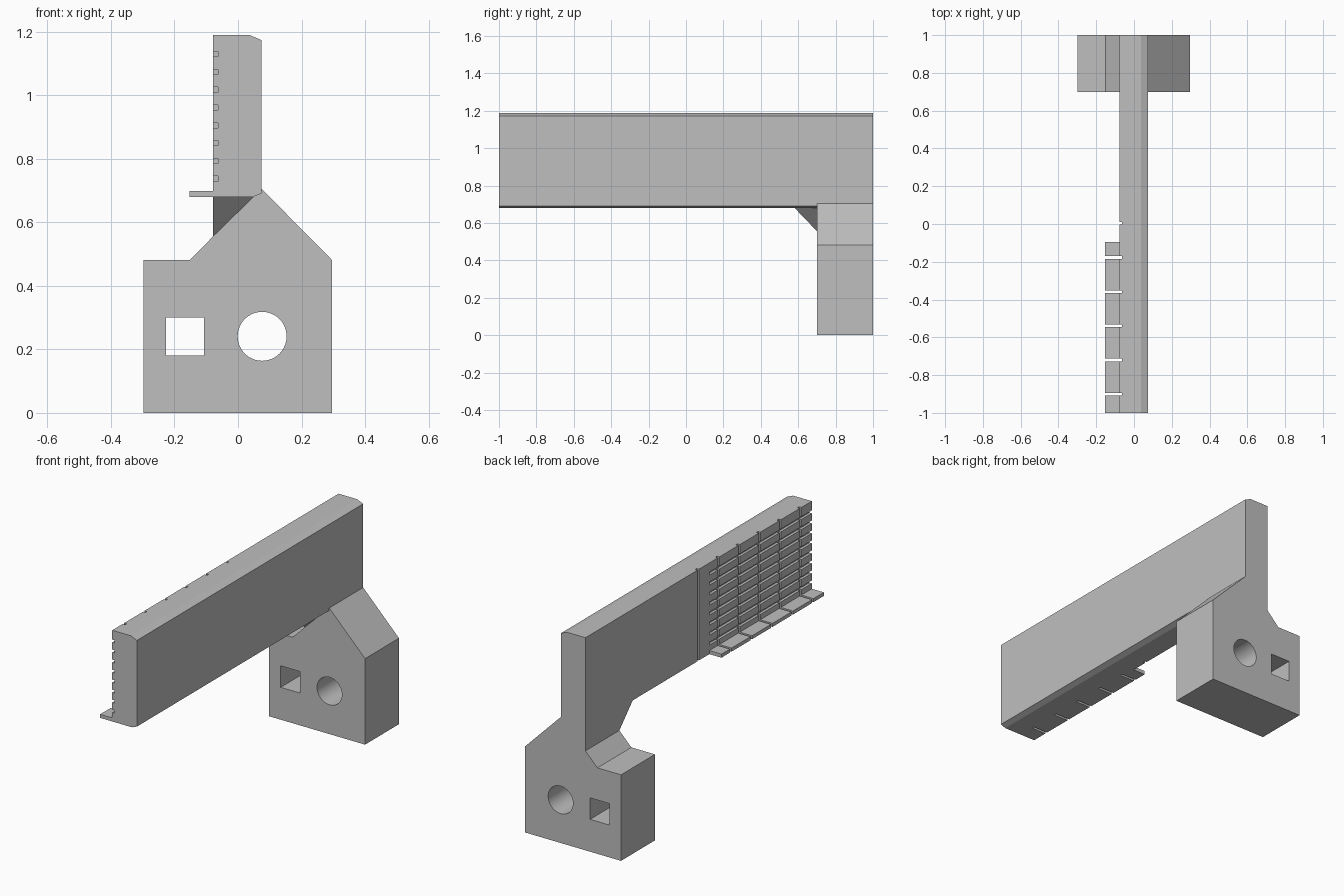
import bpy, bmesh, math
from mathutils import Vector

old = bpy.data.objects.get("Cube")
if old:
    bpy.data.objects.remove(old, do_unlink=True)

grey = bpy.data.materials.new("light grey")
grey.use_nodes = True
colour = (0.52, 0.52, 0.52, 1)
grey.diffuse_color = colour
grey.node_tree.nodes["Principled BSDF"].inputs["Base Color"].default_value = colour


def finish(name, bm):
    bmesh.ops.recalc_face_normals(bm, faces=bm.faces)
    mesh = bpy.data.meshes.new(name)
    bm.to_mesh(mesh)
    bm.free()
    mesh.materials.append(grey)
    obj = bpy.data.objects.new(name, mesh)
    bpy.context.collection.objects.link(obj)
    return obj


def add_prism(bm, profile, y0, y1):
    """Extrude an (x, z) profile along y."""
    face = bm.faces.new([bm.verts.new((x, y0, z)) for x, z in profile])
    new = bmesh.ops.extrude_face_region(bm, geom=[face])["geom"]
    verts = [v for v in new if isinstance(v, bmesh.types.BMVert)]
    bmesh.ops.translate(bm, verts=verts, vec=(0, y1 - y0, 0))


def prisms(name, items):
    bm = bmesh.new()
    for item in items:
        add_prism(bm, *item)
    return finish(name, bm)


def rect(x0, x1, z0, z1):
    return [(x0, z0), (x1, z0), (x1, z1), (x0, z1)]


def cut(obj, cutter):
    cutter.hide_render = True
    mod = obj.modifiers.new("cut", "BOOLEAN")
    mod.operation, mod.solver, mod.object = "DIFFERENCE", "EXACT", cutter
    bpy.context.view_layer.objects.active = obj
    bpy.ops.object.modifier_apply(modifier=mod.name)


LEFT, RIGHT, BOTTOM, TOP = -0.078, 0.0745, 0.679, 1.189
GROOVE, START = -0.063, -0.095

# Long upright beam with two bevelled edges
beam = prisms("beam", [([(LEFT, BOTTOM), (0.045, BOTTOM), (RIGHT, 0.691),
                         (RIGHT, 1.173), (0.037, TOP), (LEFT, TOP)], -1, 1)])

# Grid of horizontal and vertical grooves
rows = [0.737 + 0.056 * i for i in range(8)]
row_cutter = prisms("row_cutter", [
    (rect(-0.1, GROOVE, z - 0.008, z + 0.008), -1.1, START) for z in rows])
columns = [0.004 - 0.181 * i for i in range(6)]
column_cutter = prisms("column_cutter", [
    (rect(-0.1, GROOVE, 0.6, 1.3), y - 0.007, y + 0.007) for y in columns])
cut(beam, row_cutter)
cut(beam, column_cutter)

# Ledge tabs between the vertical grooves
edges = [START] + [y + s for y in columns[1:] for s in (0.007, -0.007)] + [-1]
prisms("ledge", [(rect(-0.153, LEFT, BOTTOM, 0.699), a, b)
                 for a, b in zip(edges[0::2], edges[1::2])])

# Foot block with a round and a square hole
foot = prisms("foot", [([(-0.298, 0), (0.296, 0), (0.296, 0.481), (RIGHT, 0.705),
                         (0.045, BOTTOM), (LEFT, BOTTOM), (LEFT, 0.556),
                         (-0.152, 0.481), (-0.298, 0.481)], 0.7, 1)])
circle = [(0.076 + 0.077 * math.cos(math.tau * i / 64),
           0.241 + 0.077 * math.sin(math.tau * i / 64)) for i in range(64)]
hole_cutter = prisms("hole_cutter", [(circle, 0.6, 1.1),
                                     (rect(-0.226, -0.107, 0.181, 0.301), 0.6, 1.1)])
cut(foot, hole_cutter)
for helper in (row_cutter, column_cutter, hole_cutter):
    bpy.data.objects.remove(helper, do_unlink=True)

# Corner gusset under the beam
bm = bmesh.new()
for p in ((LEFT, 0.582, BOTTOM), (LEFT, 0.7, 0.556), (0.048, 0.7, BOTTOM), (LEFT, 0.7, BOTTOM)):
    bm.verts.new(Vector(p))
bmesh.ops.convex_hull(bm, input=bm.verts)
finish("gusset", bm)

# Smooth the round hole only
bpy.ops.object.select_all(action="DESELECT")
foot.select_set(True)
bpy.context.view_layer.objects.active = foot
bpy.ops.object.shade_smooth_by_angle(angle=math.radians(25))
